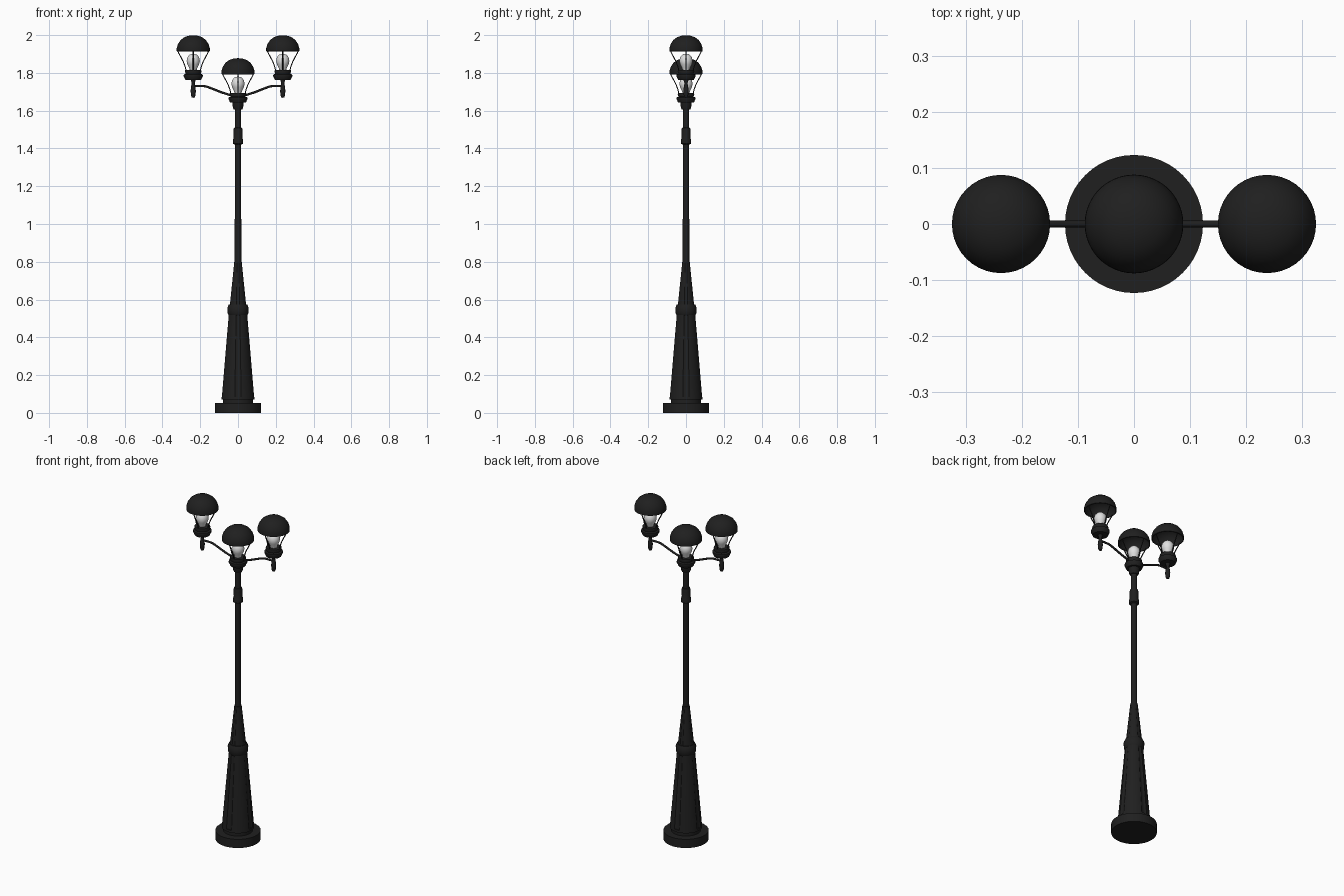
import bpy, bmesh, math

if "Cube" in bpy.data.objects:
    bpy.data.objects.remove(bpy.data.objects["Cube"])


def material(name, c):
    m = bpy.data.materials.new(name)
    m.diffuse_color = (*c, 1)
    m.use_nodes = True
    m.node_tree.nodes["Principled BSDF"].inputs["Base Color"].default_value = m.diffuse_color
    return m


BLACK = material("black_iron", (0.014, 0.014, 0.014))
GLASS = material("pale_bulb", (0.75, 0.75, 0.75))


def finish(name, bm, mat, angle=35):
    bmesh.ops.remove_doubles(bm, verts=bm.verts, dist=1e-5)
    bmesh.ops.recalc_face_normals(bm, faces=bm.faces)
    me = bpy.data.meshes.new(name)
    bm.to_mesh(me)
    bm.free()
    me.materials.append(mat)
    ob = bpy.data.objects.new(name, me)
    bpy.context.collection.objects.link(ob)
    bpy.ops.object.select_all(action='DESELECT')
    ob.select_set(True)
    bpy.context.view_layer.objects.active = ob
    bpy.ops.object.shade_smooth_by_angle(angle=math.radians(angle))
    return ob


def lathe(name, profile, mat, at=(0, 0, 0), seg=32, depth=None):
    """Revolve (radius, z) points; depth(angle) optionally scales the radius."""
    bm = bmesh.new()
    rings = []
    for r, z in profile:
        ring = []
        for i in range(seg):
            a = 2 * math.pi * i / seg
            k = r * (depth(a) if depth else 1)
            ring.append(bm.verts.new((at[0] + k * math.cos(a), at[1] + k * math.sin(a), at[2] + z)))
        rings.append(ring)
    for lo, hi in zip(rings, rings[1:]):
        for i in range(seg):
            j = (i + 1) % seg
            bm.faces.new((lo[i], lo[j], hi[j], hi[i]))
    return finish(name, bm, mat)


def tube(name, points, radius, mat, sides=2):
    """Round bar along a smooth path, turned into a mesh."""
    cu = bpy.data.curves.new(name, 'CURVE')
    cu.dimensions = '3D'
    cu.bevel_depth = radius
    cu.bevel_resolution = sides
    cu.use_fill_caps = True
    sp = cu.splines.new('POLY')
    sp.points.add(len(points) - 1)
    for p, co in zip(sp.points, points):
        p.co = (*co, 1)
    cu.materials.append(mat)
    ob = bpy.data.objects.new(name, cu)
    bpy.context.collection.objects.link(ob)
    bpy.ops.object.select_all(action='DESELECT')
    ob.select_set(True)
    bpy.context.view_layer.objects.active = ob
    bpy.ops.object.convert(target='MESH')
    bpy.ops.object.shade_smooth_by_angle(angle=math.radians(50))


def fluted(a):
    """Shallow grooves on the four sides of the column."""
    d = abs((a + math.pi / 4) % (math.pi / 2) - math.pi / 4)
    return 0.93 if d < 0.13 else 1.0


# Plinth
lathe("plinth", [(0, 0), (0.123, 0), (0.123, 0.052), (0.08, 0.052), (0.08, 0.08), (0, 0.08)], BLACK, seg=48)
# Tapered column with grooves
lathe("lower_column_foot", [(0, 0.072), (0.088, 0.072), (0.087, 0.085), (0, 0.085)], BLACK, seg=48)
lathe("lower_column", [(0.087, 0.085), (0.049, 0.53)], BLACK, seg=64, depth=fluted)
lathe("column_ring", [(0, 0.515), (0.048, 0.515), (0.055, 0.528), (0.056, 0.558),
                      (0.048, 0.575), (0, 0.575)], BLACK)
lathe("upper_column", [(0.044, 0.57), (0.02, 0.8), (0, 0.8)], BLACK, seg=64, depth=fluted)
# Pole and its collars
lathe("pole", [(0, 0.78), (0.0175, 0.78), (0.0165, 1.62), (0, 1.62)], BLACK, seg=24)
lathe("pole_collar", [(0.017, 1.42), (0.027, 1.425), (0.027, 1.445), (0.023, 1.455), (0.025, 1.49),
                      (0.022, 1.508), (0.016, 1.51)], BLACK, seg=24)
lathe("pole_head", [(0, 1.605), (0.022, 1.605), (0.027, 1.615), (0.031, 1.648), (0, 1.65)], BLACK, seg=24)


def lamp(tag, x, z):
    """One lantern; z is the height of the underside of its holder."""
    at = (x, 0, z)
    lathe(tag + "_holder", [(0, 0), (0.042, 0), (0.045, 0.008), (0.051, 0.020), (0.050, 0.028),
                            (0.040, 0.032), (0.044, 0.045), (0.042, 0.052), (0, 0.052)], BLACK, at)
    lathe(tag + "_bulb", [(0, 0.05), (0.018, 0.05), (0.022, 0.065), (0.031, 0.082), (0.035, 0.100),
                          (0.031, 0.120), (0.019, 0.134), (0, 0.139)], GLASS, at, 24)
    # Hollow dome shade
    outer = [(0.083, 0.150), (0.0875, 0.152), (0.0875, 0.168), (0.081, 0.190), (0.066, 0.212),
             (0.045, 0.227), (0.022, 0.234), (0, 0.236)]
    inner = [(0, 0.230), (0.043, 0.221), (0.063, 0.206), (0.077, 0.186), (0.083, 0.165), (0.083, 0.150)]
    lathe(tag + "_shade", inner + outer[1:], BLACK, at, 40)
    # Four curved cage wires
    for i in range(4):
        c, s = math.cos(i * math.pi / 2), math.sin(i * math.pi / 2)
        path = [(0.038, 0.05), (0.043, 0.07), (0.052, 0.095), (0.065, 0.120), (0.077, 0.142), (0.083, 0.158)]
        tube(f"{tag}_wire_{i}", [(x + r * c, r * s, z + h) for r, h in path], 0.003, BLACK, 1)


lamp("centre_lamp", 0, 1.642)
for side, sx in (("left", -1), ("right", 1)):
    x = 0.237 * sx
    lamp(side + "_lamp", x, 1.763)
    # Bent arm and hanging finial
    path = [(0.01, 1.678), (0.05, 1.685), (0.09, 1.698), (0.135, 1.716), (0.165, 1.727), (0.18, 1.73), (0.237, 1.73)]
    tube(side + "_arm", [(p * sx, 0, h) for p, h in path], 0.006, BLACK)
    lathe(side + "_finial", [(0, 1.668), (0.008, 1.67), (0.012, 1.682), (0.014, 1.705), (0.011, 1.73),
                             (0.008, 1.745), (0.014, 1.765)], BLACK, (x, 0, 0), 16)
